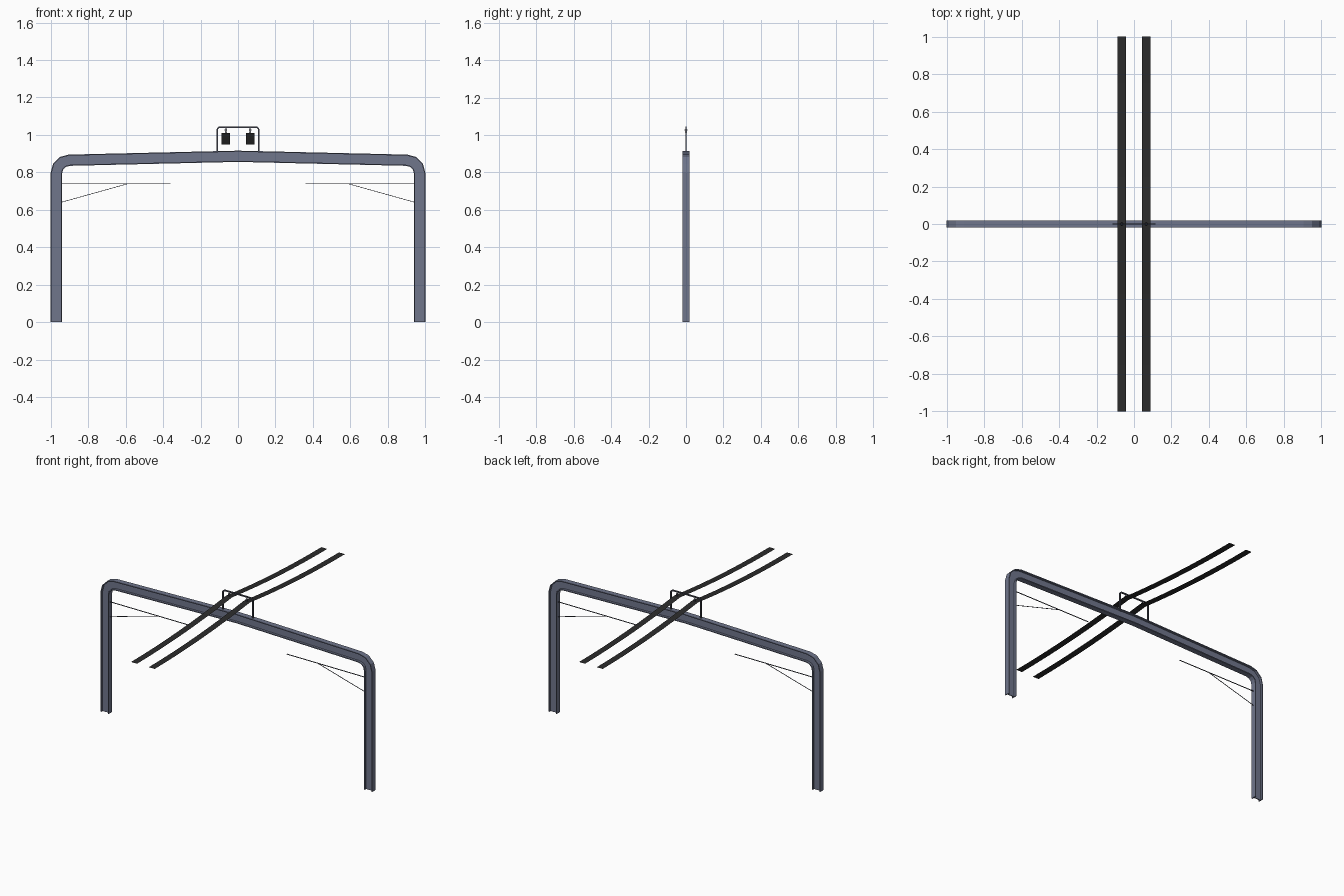
import bpy, bmesh, math
from mathutils import Vector

if "Cube" in bpy.data.objects:
    bpy.data.objects.remove(bpy.data.objects["Cube"])


def material(name, rgb):
    m = bpy.data.materials.new(name)
    m.diffuse_color = (*rgb, 1)
    m.use_nodes = True
    m.node_tree.nodes["Principled BSDF"].inputs["Base Color"].default_value = m.diffuse_color
    return m


STEEL = material("blue grey steel", (0.16, 0.18, 0.26))
BLACK = material("cable black", (0.024, 0.024, 0.024))
DARK = material("dark grey steel", (0.07, 0.075, 0.10))


def finish(name, bm, mat, smooth=False):
    bmesh.ops.recalc_face_normals(bm, faces=bm.faces[:])
    me = bpy.data.meshes.new(name)
    bm.to_mesh(me)
    bm.free()
    me.materials.append(mat)
    ob = bpy.data.objects.new(name, me)
    bpy.context.collection.objects.link(ob)
    if smooth:
        bpy.context.view_layer.objects.active = ob
        ob.select_set(True)
        bpy.ops.object.shade_smooth_by_angle(angle=math.radians(35))
        ob.select_set(False)
    return ob


def sweep(name, path, section, mat, smooth=False):
    """Sweep a closed (normal, y) section along an (x, z) path with mitred joints."""
    bm = bmesh.new()
    pts = [Vector(p) for p in path]
    rings = []
    for i, p in enumerate(pts):
        d0 = (p - pts[i - 1]).normalized() if i else None
        d1 = (pts[i + 1] - p).normalized() if i < len(pts) - 1 else None
        a, b = d0 or d1, d1 or d0
        t = (a + b).normalized()
        n = Vector((-t.y, t.x)) / max(t.dot(a), 0.3)
        rings.append([bm.verts.new((p.x + n.x * o, y, p.y + n.y * o)) for o, y in section])
    k = len(section)
    for r0, r1 in zip(rings, rings[1:]):
        for j in range(k):
            bm.faces.new((r0[j], r0[(j + 1) % k], r1[(j + 1) % k], r1[j]))
    bm.faces.new(rings[0])
    bm.faces.new(rings[-1])
    return finish(name, bm, mat, smooth)


def square(w):
    h = w / 2
    return [(-h, -h), (h, -h), (h, h), (-h, h)]


def arch(x, z, r, foot, rise, steps):
    """Rounded inverted U path from the left foot to the right foot."""
    left = [(-x, foot)]
    for i in range(steps + 1):
        a = math.pi / 2 * i / steps
        left.append((-x + r - r * math.cos(a), z - r + r * math.sin(a)))
    right = [(-px, pz) for px, pz in reversed(left)]
    return left + ([(0, z + rise)] if rise else []) + right


# Portal frame: I-beam with rounded knees and a slight ridge
H, W, F, T = 0.03, 0.018, 0.006, 0.003   # half depth, half width, flange, half web
i_beam = [(-H, -W), (-H + F, -W), (-H + F, -T), (H - F, -T), (H - F, -W), (H, -W),
          (H, W), (H - F, W), (H - F, T), (-H + F, T), (-H + F, W), (-H, W)]
sweep("portal_frame", arch(0.97, 0.865, 0.07, 0.0, 0.021, 3), i_beam, STEEL)

# Hoop standing on the ridge
sweep("cable_hoop", arch(0.111, 1.042, 0.016, 0.905, 0, 3), square(0.008), DARK)

for side, s in (("left", -1), ("right", 1)):
    # Side arm and its diagonal brace
    sweep(side + "_arm", [(s * 0.945, 0.74), (s * 0.36, 0.74)], square(0.004), DARK)
    sweep(side + "_brace", [(s * 0.945, 0.64), (s * 0.59, 0.739)], square(0.003), DARK)

    # Hanger with small insulator discs
    bm = bmesh.new()
    for r, h, z in ((0.003, 0.034, 1.024), (0.008, 0.005, 1.027), (0.006, 0.005, 1.016)):
        ret = bmesh.ops.create_cone(bm, cap_ends=True, segments=10, radius1=r,
                                    radius2=r * 0.8, depth=h)
        bmesh.ops.translate(bm, verts=ret["verts"], vec=(s * 0.065, 0, z))
    finish(side + "_hanger", bm, DARK, True)

    # Flat cable band sagging away from the hoop in both directions
    bm = bmesh.new()
    prev = None
    for i in range(17):
        y = -1 + i / 8
        z = 0.95 + 0.06 * (1 - abs(y)) ** 2
        row = [bm.verts.new((s * 0.065 + dx, y, z)) for dx in (-0.022, 0.022)]
        if prev:
            bm.faces.new((prev[0], prev[1], row[1], row[0]))
        prev = row
    finish(side + "_cable_band", bm, BLACK)
